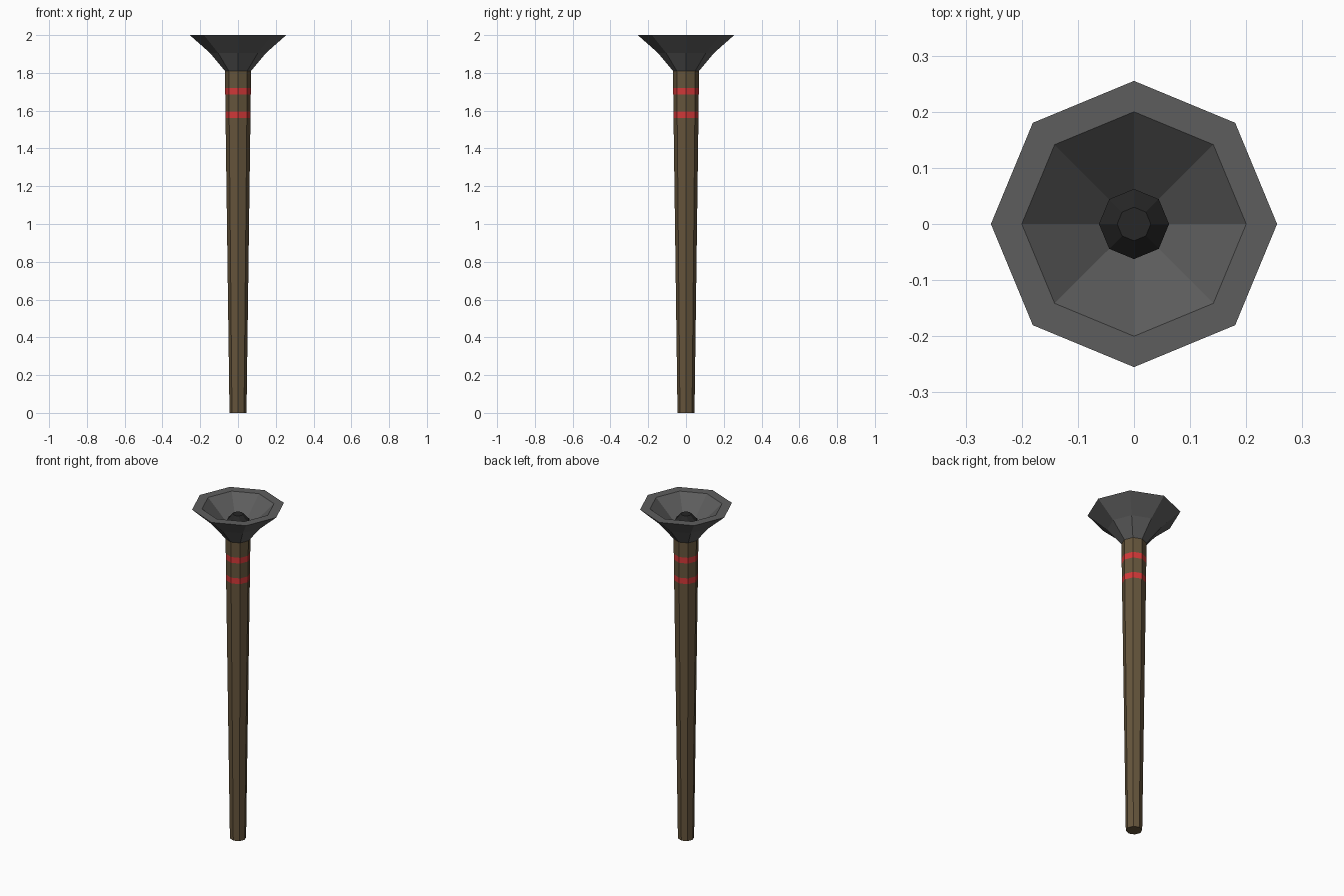
import bpy
from math import cos, sin, pi

if "Cube" in bpy.data.objects:
    bpy.data.objects.remove(bpy.data.objects["Cube"])

SIDES = 8


def material(name, rgb):
    m = bpy.data.materials.new(name)
    m.diffuse_color = (*rgb, 1)
    m.use_nodes = True
    m.node_tree.nodes["Principled BSDF"].inputs["Base Color"].default_value = m.diffuse_color
    return m


def lathe(name, profile, mats, band_of=None, cap_start=False, cap_end=False):
    """Spin (radius, z) points into a flat-sided octagonal shell."""
    verts = [(r * cos(2 * pi * i / SIDES), r * sin(2 * pi * i / SIDES), z)
             for r, z in profile for i in range(SIDES)]
    faces, slots = [], []
    for k in range(len(profile) - 1):
        for i in range(SIDES):
            j = (i + 1) % SIDES
            a, b = k * SIDES, (k + 1) * SIDES
            faces.append((a + i, a + j, b + j, b + i))
            slots.append(1 if band_of and k in band_of else 0)
    if cap_start:
        faces.append(tuple(reversed(range(SIDES))))
        slots.append(0)
    if cap_end:
        faces.append(tuple(range((len(profile) - 1) * SIDES, len(verts))))
        slots.append(0)
    me = bpy.data.meshes.new(name)
    me.from_pydata(verts, [], faces)
    for m in mats:
        me.materials.append(m)
    for p, s in zip(me.polygons, slots):
        p.material_index = s
    ob = bpy.data.objects.new(name, me)
    bpy.context.collection.objects.link(ob)
    return ob


wood = material("wood", (0.13, 0.09, 0.045))
red = material("red_paint", (0.65, 0.04, 0.04))
iron = material("dark_iron", (0.11, 0.11, 0.11))
char = material("charred", (0.02, 0.02, 0.02))

# Tapered pole with two flush painted bands
lathe("pole", [(0.045, 0), (0.066, 1.56), (0.0665, 1.595), (0.0675, 1.685),
               (0.068, 1.72), (0.069, 1.81)],
      [wood, red], band_of={1, 3}, cap_start=True)

# Flared bowl: outer wall, flat rim, inner wall
lathe("bowl", [(0.069, 1.81), (0.148, 1.905), (0.255, 2.0),
               (0.20, 2.0), (0.062, 1.87)], [iron])

# Charred stub standing in the bowl
lathe("charred_stub", [(0.0625, 1.87), (0.0625, 1.92), (0.03, 1.955)],
      [char], cap_end=True)
